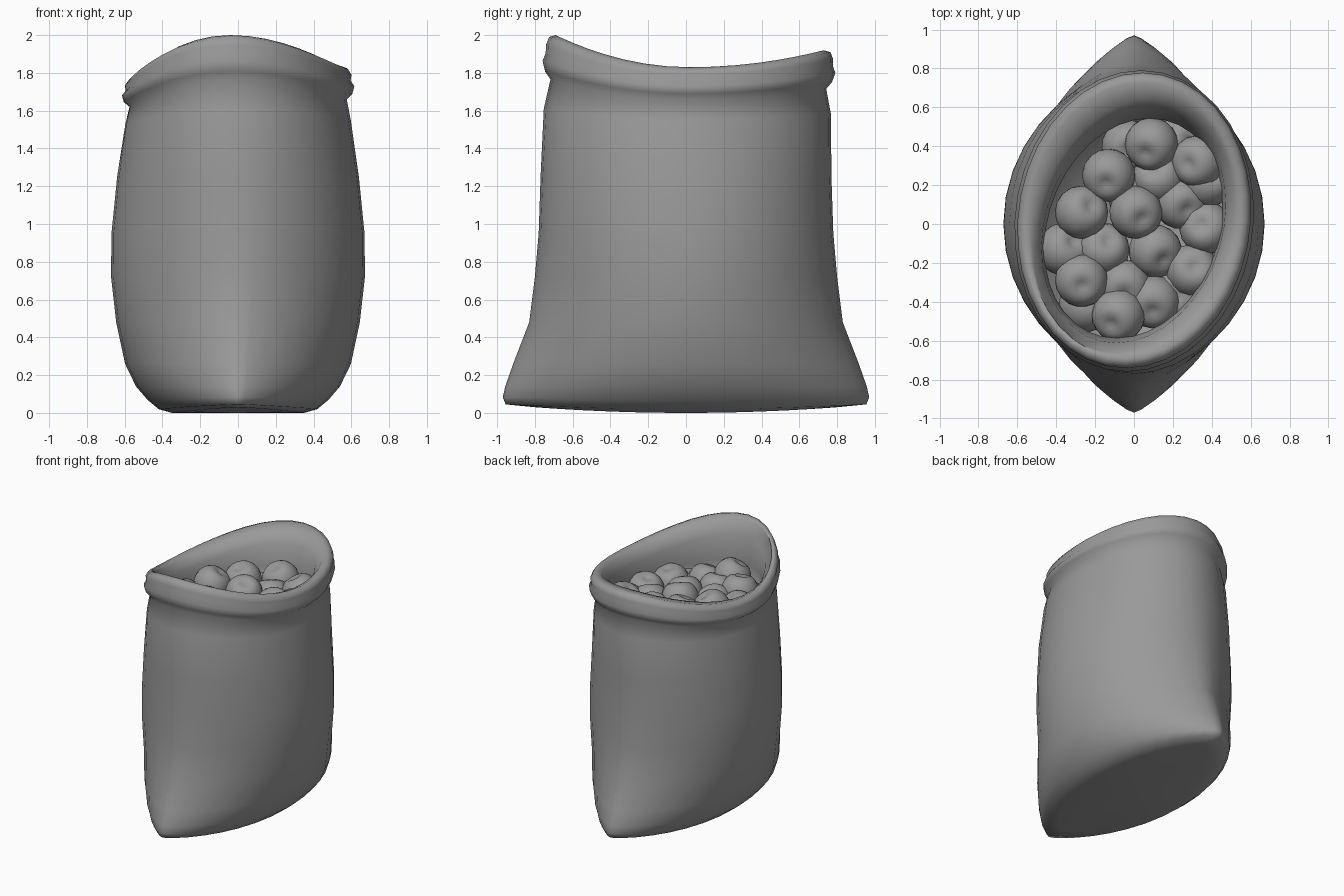
import bpy, bmesh, math, random
from mathutils import Matrix, Vector

if "Cube" in bpy.data.objects:
    bpy.data.objects.remove(bpy.data.objects["Cube"])

random.seed(4)
SEG = 36

grey = bpy.data.materials.new("plain grey")
grey.diffuse_color = (0.32, 0.32, 0.32, 1)
grey.use_nodes = True
grey.node_tree.nodes["Principled BSDF"].inputs["Base Color"].default_value = grey.diffuse_color


def finish(bm, name):
    bmesh.ops.recalc_face_normals(bm, faces=bm.faces)
    me = bpy.data.meshes.new(name)
    bm.to_mesh(me)
    bm.free()
    me.materials.append(grey)
    for p in me.polygons:
        p.use_smooth = True
    ob = bpy.data.objects.new(name, me)
    bpy.context.collection.objects.link(ob)


def clamp(v):
    return max(0.0, min(1.0, v))


# Sack profile: height, half width, half depth
OUTER = [
    (0, 0.35, 0.8), (0.02, 0.42, 0.955), (0.07, 0.48, 0.97),
    (0.14, 0.54, 0.957), (0.26, 0.598, 0.915), (0.48, 0.645, 0.83),
    (0.72, 0.672, 0.8), (0.95, 0.67, 0.78), (1.25, 0.64, 0.77),
    (1.55, 0.597, 0.76),
    # rolled rim with a shallow fold
    (1.66, 0.575, 0.73), (1.69, 0.605, 0.76), (1.73, 0.615, 0.775),
    (1.76, 0.595, 0.76), (1.79, 0.6, 0.76), (1.82, 0.58, 0.745),
    (1.83, 0.55, 0.71),
]
# inside of the mouth
INNER = [(1.81, 0.505, 0.655), (1.74, 0.465, 0.6),
         (1.6, 0.45, 0.565), (1.38, 0.46, 0.58)]

bm = bmesh.new()
rings = []
for k, (z, a, b) in enumerate(OUTER + INNER):
    inside = k >= len(OUTER)
    # pointed corners at the base, round mouth at the top
    pinch = 1 if inside else 1 + 0.5 * clamp(1 - z / 1.67) ** 1.6
    lift = clamp((z - 1.4) / 0.42)
    base = 0.03 * clamp(1 - z / 0.12)
    shear = 0.15 if inside else 0.06 * lift
    shift = -0.03 * (1.2 - lift) if inside else 0.02 * lift
    ring = []
    for i in range(SEG):
        t = 2 * math.pi * i / SEG
        c, s = math.cos(t), math.sin(t)
        y = b * s + shift
        x = a * math.copysign(abs(c) ** pinch, c) + shear * y
        # mouth is high at front and back, lowest on the left
        rise = (0.17 if s < 0 else 0.09) * s * s
        if c < 0:
            rise -= 0.065 * c * c
        ring.append(bm.verts.new((x, y, z + lift * rise + base * s * s)))
    rings.append(ring)
for r0, r1 in zip(rings, rings[1:]):
    for i in range(SEG):
        j = (i + 1) % SEG
        bm.faces.new((r0[i], r0[j], r1[j], r1[i]))
# base and hidden inner floor
for ring in (rings[0], rings[-1]):
    mid = bm.verts.new((0, 0, ring[0].co.z))
    for i in range(SEG):
        bm.faces.new((ring[i], ring[(i + 1) % SEG], mid))
finish(bm, "sack")


# Round fruit with a dimple at each end
def fruit(bm, x, y, z, r=0.137):
    ret = bmesh.ops.create_uvsphere(bm, u_segments=18, v_segments=14, radius=1)
    axis = Vector((random.uniform(-0.6, 0.6), random.uniform(-0.6, 0.6), 1))
    place = Matrix.Translation((x, y, z)) @ axis.to_track_quat('Z', 'Y').to_matrix().to_4x4()
    for v in ret["verts"]:
        theta = math.acos(clamp(abs(v.co.z)))
        dent = 1 - 0.28 * math.exp(-(theta / 0.4) ** 2)
        v.co = place @ (v.co * dent * r)


# Heap in layers, keyed by centre height
UPPER = [(0.09, 0.41), (-0.13, 0.25), (0.33, 0.32), (-0.27, 0.06),
         (0.01, 0.06), (-0.27, -0.29), (-0.08, -0.47)]
LOWER = [(0.13, 0.24), (0.37, 0.22), (0.24, 0.11), (0.37, -0.02),
         (-0.16, -0.13), (0.11, -0.14), (0.3, -0.24), (-0.05, -0.32),
         (0.1, -0.4), (-0.36, -0.13)]
DEEP = [(-0.03, 0.4), (0.24, 0.42), (-0.25, -0.42), (0.22, -0.36), (0, 0.15)]
bm = bmesh.new()
for height, layer in ((1.61, UPPER), (1.55, LOWER), (1.49, DEEP)):
    for x, y in layer:
        fruit(bm, x, y, height)
finish(bm, "fruit_heap")
